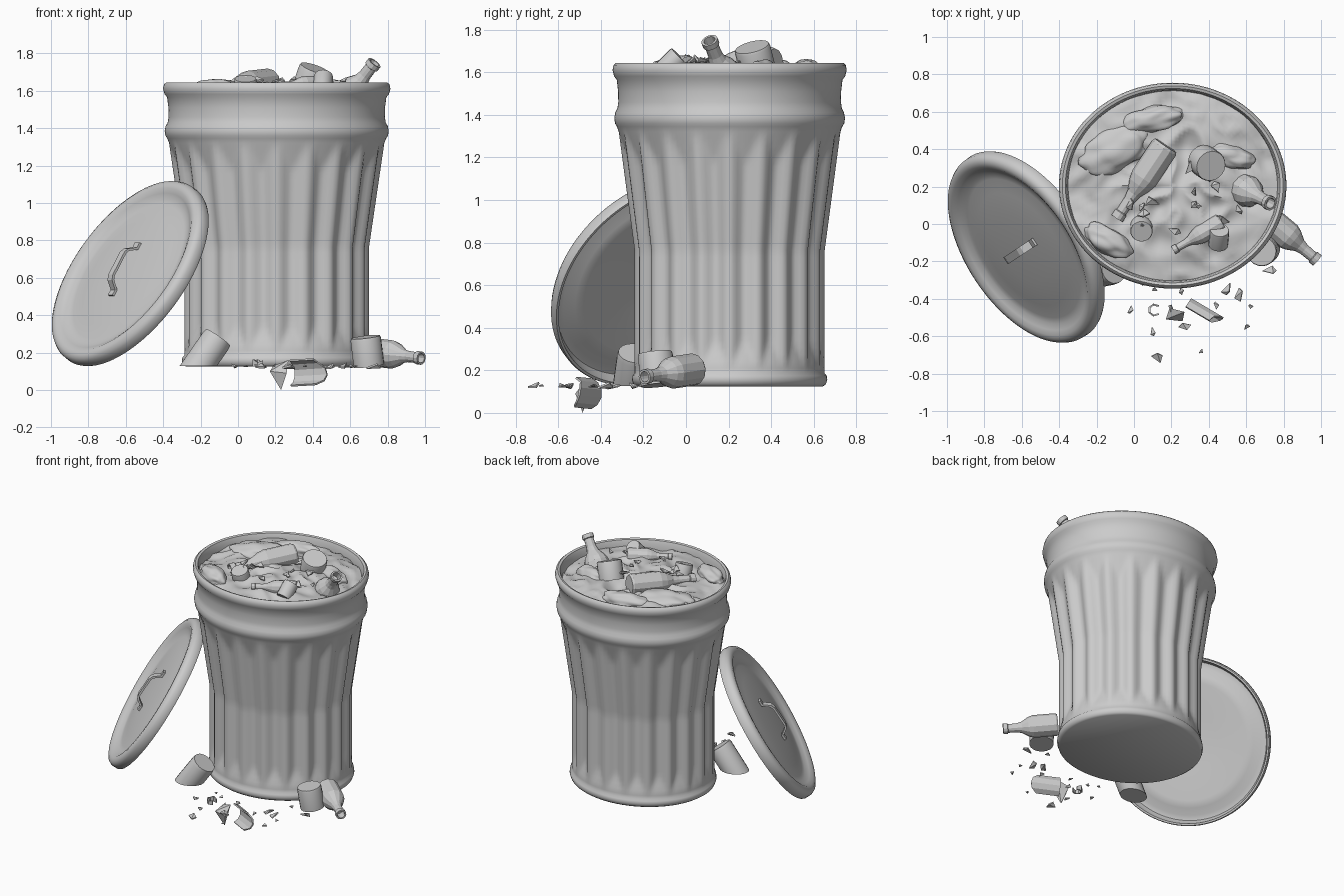
import bpy, bmesh, random
from math import sin, cos, pi, radians
from mathutils import Vector, Matrix, noise

if "Cube" in bpy.data.objects:
    bpy.data.objects.remove(bpy.data.objects["Cube"])

random.seed(4)
CX, CY, SQUASH = 0.207, 0.205, 0.905   # bin centre and its oval ratio


def finish(name, bm, matrix=None, smooth=None):
    bmesh.ops.remove_doubles(bm, verts=bm.verts, dist=0.0003)
    bmesh.ops.recalc_face_normals(bm, faces=bm.faces)
    if matrix is not None:
        bm.transform(matrix)
    mesh = bpy.data.meshes.new(name)
    bm.to_mesh(mesh)
    bm.free()
    ob = bpy.data.objects.new(name, mesh)
    bpy.context.collection.objects.link(ob)
    if smooth:
        bpy.ops.object.select_all(action='DESELECT')
        ob.select_set(True)
        bpy.context.view_layer.objects.active = ob
        bpy.ops.object.shade_smooth_by_angle(angle=radians(smooth))
    return ob


def lathe(profile, segs, shape=None):
    """Revolve (r, z) points about z; shape(r, z, angle) may alter the point."""
    bm = bmesh.new()
    rings = []
    for r, z in profile:
        ring = []
        for i in range(segs):
            a = 2 * pi * i / segs
            rr, zz = shape(r, z, a) if shape else (r, z)
            ring.append(bm.verts.new((rr * cos(a), rr * sin(a), zz)))
        rings.append(ring)
    for lo, hi in zip(rings, rings[1:]):
        for i in range(segs):
            j = (i + 1) % segs
            bm.faces.new((lo[i], lo[j], hi[j], hi[i]))
    return bm


def aim(base, direction):
    q = Vector(direction).to_track_quat('Z', 'Y')
    return Matrix.Translation(base) @ q.to_matrix().to_4x4()


# --- fluted bin -----------------------------------------------------------
def body_radius(z):
    return 0.493 if z < 0.76 else 0.493 + (z - 0.76) * 0.147


def flute(r, z, a):
    if 0.2 < z < 1.32 and r > 0.4:
        groove = 0.034 * (0.5 - 0.5 * cos(20 * a))
        r -= max(0, min(groove, (1.32 - z) * 0.24, (z - 0.22) * 0.3))
    return r, z


body = [(0, 0.125), (0.485, 0.125), (0.5, 0.135), (0.507, 0.155),
        (0.504, 0.175), (0.493, 0.187)]
body += [(body_radius(z), z) for z in [0.21 + 1.11 * i / 34 for i in range(35)]]
body += [(0.585, 1.345), (0.595, 1.36), (0.599, 1.385), (0.594, 1.41),
         (0.583, 1.43), (0.578, 1.46), (0.579, 1.51), (0.586, 1.565),
         (0.6, 1.582), (0.608, 1.61), (0.603, 1.634), (0.59, 1.645),
         (0.574, 1.64), (0.566, 1.62), (0.56, 1.58), (0.555, 1.48)]
bin_matrix = Matrix.Translation((CX, CY, 0)) @ Matrix.Diagonal((1, SQUASH, 1, 1))
finish("bin_body", lathe(body, 160, flute), bin_matrix, 50)


# --- crumpled rubbish surface ---------------------------------------------
def crumple(r, z, a):
    p = Vector((r * cos(a), r * sin(a), 0.3))
    n = noise.noise(p * 4.5) * 0.045
    n += (0.3 - abs(noise.noise(p * 7 + Vector((5, 2, 1))))) * 0.07
    return r, z + n * (1 - 0.4 * (r / 0.56) ** 2)


heap = [(0.562 * i / 28, 1.615 - 0.035 * (i / 28) ** 3) for i in range(29)]
heap[0] = (0.0001, 1.615)
finish("rubbish_heap", lathe(heap, 96, crumple), bin_matrix, 60)

# Stuffed bags half sunk in the heap: x, y, length, width, angle
for k, (x, y, l, w, ang) in enumerate([(-0.1, 0.4, 0.2, 0.11, 25), (-0.14, -0.09, 0.15, 0.07, -30),
                                       (0.1, 0.56, 0.18, 0.07, 10), (0.52, 0.36, 0.13, 0.06, -15)]):
    bm = bmesh.new()
    bmesh.ops.create_icosphere(bm, subdivisions=4, radius=1)
    for v in bm.verts:
        v.co *= 1 + 0.2 * noise.noise(v.co * 1.8 + Vector((k * 3, 0, 0)))
    finish(f"rubbish_bag_{k}", bm, Matrix.Translation((x, y, 1.6))
           @ Matrix.Rotation(radians(ang), 4, 'Z') @ Matrix.Diagonal((l, w, 0.06, 1)), 60)

# --- lid leaning on the bin -------------------------------------------------
n = Vector((-0.71, -0.47, 0.527)).normalized()
up = (Vector((0, 0, 1)) - n * n.z).normalized()
side = n.cross(up)
lid_matrix = Matrix.Translation((-0.585, -0.13, 0.63)) @ Matrix((up, side, n)).transposed().to_4x4()
lid = [(0, 0.022), (0.2, 0.019), (0.34, 0.01), (0.42, 0.0), (0.455, 0.002), (0.485, 0.02),
       (0.51, 0.034), (0.535, 0.036), (0.557, 0.025), (0.568, 0.005), (0.57, -0.03),
       (0.565, -0.042), (0.553, -0.042), (0.548, -0.02), (0.535, 0.008), (0.5, 0.01),
       (0.45, -0.014), (0.4, -0.016), (0.2, 0.002), (0, 0.006)]
finish("lid", lathe(lid, 96), lid_matrix, 50)

# Bent strap handle
bm = bmesh.new()
strap = [(-0.165, 0.03), (-0.13, 0.03), (-0.095, 0.075), (-0.07, 0.085),
         (0.07, 0.085), (0.095, 0.075), (0.13, 0.03), (0.165, 0.03)]
rows = [[bm.verts.new((x, s * 0.022, z)) for s in (-1, 1)] for x, z in strap]
for p, q in zip(rows, rows[1:]):
    bm.faces.new((p[0], p[1], q[1], q[0]))
handle = finish("lid_handle", bm, lid_matrix)
mod = handle.modifiers.new("thickness", 'SOLIDIFY')
mod.thickness = 0.014
mod.offset = 0


# --- bottles and tins -------------------------------------------------------
def bottle(name, base, tip, r):
    d = Vector(tip) - Vector(base)
    h = d.length
    prof = [(0, 0), (r * 0.9, 0), (r, h * 0.03), (r, h * 0.45), (r * 0.85, h * 0.54),
            (r * 0.5, h * 0.66), (r * 0.4, h * 0.75), (r * 0.38, h * 0.91),
            (r * 0.47, h * 0.92), (r * 0.47, h), (r * 0.33, h), (r * 0.3, h * 0.85),
            (0, h * 0.85)]
    finish(name, lathe(prof, 12), aim(base, d))


def tin(name, base, direction, r, h, floor=None):
    prof = [(0, 0), (r, 0), (r, h * 0.92), (r * 0.95, h), (0, h)]
    bm = lathe(prof, 20)
    bm.transform(aim(base, direction))
    if floor is not None:
        cut = bmesh.ops.bisect_plane(bm, geom=bm.verts[:] + bm.edges[:] + bm.faces[:],
                                     plane_co=(0, 0, floor), plane_no=(0, 0, -1), clear_outer=True)
        bmesh.ops.contextual_create(bm, geom=[e for e in cut['geom_cut']
                                              if isinstance(e, bmesh.types.BMEdge)])
    finish(name, bm, None, 30)


bottle("ground_bottle", (0.70, 0.04, 0.205), (0.98, -0.195, 0.17), 0.076)
bottle("heap_bottle_lying", (0.17, 0.42, 1.645), (-0.09, 0.03, 1.615), 0.075)
bottle("heap_bottle_upright", (0.52, 0.22, 1.48), (0.73, 0.11, 1.75), 0.085)
bottle("heap_bottle_small", (0.47, 0.01, 1.63), (0.21, -0.14, 1.63), 0.05)
tin("ground_tin_tilted", (-0.26, -0.27, 0.06), (0.5, 0.1, 0.72), 0.083, 0.27, 0.127)
tin("ground_tin_upright", (0.70, -0.13, 0.13), (-0.12, -0.1, 1), 0.082, 0.155)
tin("heap_tin_high", (0.37, 0.34, 1.60), (0.35, -0.25, 1), 0.085, 0.13)
tin("heap_tin_low", (0.04, -0.01, 1.58), (0.0, -0.35, 1), 0.06, 0.09)
tin("heap_tin_side", (0.45, -0.11, 1.60), (0.05, 0.5, 0.5), 0.052, 0.11)


# --- broken glass -------------------------------------------------------------
def shard(name, x, y, z, size, steep=0.6):
    bm = bmesh.new()
    for k in range(4):
        a = k * pi / 2 + random.uniform(-0.5, 0.5)
        r = size * random.uniform(0.5, 1.05)
        for t in (-1, 1):
            bm.verts.new((r * cos(a), r * sin(a) * 0.7, t * size * 0.1 + (k % 2) * size * 0.3))
    bmesh.ops.convex_hull(bm, input=bm.verts)
    rot = Matrix.Rotation(random.uniform(0, 2 * pi), 4, 'Z') @ Matrix.Rotation(
        random.uniform(-steep, steep), 4, 'X')
    finish(name, bm, Matrix.Translation((x, y, z)) @ rot)


ground = [(-0.02, -0.46, .035), (0.1, -0.58, .03), (0.13, -0.71, .045), (0.2, -0.45, .03),
          (0.27, -0.55, .05), (0.36, -0.68, .022), (0.44, -0.43, .03), (0.5, -0.35, .045),
          (0.56, -0.37, .045), (0.62, -0.44, .025), (0.6, -0.55, .032), (0.58, -0.21, .025),
          (0.73, -0.25, .045), (0.04, -0.32, .022), (0.11, -0.35, .02), (0.25, -0.36, .025)]
for i, (x, y, s) in enumerate(ground):
    shard(f"ground_shard_{i}", x, y, 0.13 - s * 0.25, s)
for i in range(20):
    a, r = random.uniform(pi, 2.3 * pi), random.uniform(0.12, 0.42)
    shard(f"heap_shard_{i}", CX + r * cos(a), CY + r * sin(a), 1.65, random.uniform(.025, .05), 0.9)

# Larger curved fragments: pieces of a broken bottle wall and a snapped neck ring
def fragment(name, base, direction, r, h, span):
    bm = bmesh.new()
    rows = []
    for k in range(6):
        a = span * (k / 5 - 0.5)
        top = h * (1 - 0.55 * abs(k / 5 - 0.4)) + (0.012 if k % 2 else 0)
        rows.append([bm.verts.new((r * cos(a), r * sin(a), z)) for z in (0, top)])
    for p, q in zip(rows, rows[1:]):
        bm.faces.new((p[0], q[0], q[1], p[1]))
    ob = finish(name, bm, aim(base, direction))
    ob.modifiers.new("thickness", 'SOLIDIFY').thickness = 0.01


fragment("broken_bottle_wall", (0.27, -0.46, 0.09), (0.85, -0.5, 0.05), 0.075, 0.2, 2.6)
fragment("snapped_neck", (0.11, -0.46, 0.125), (0, 0, 1), 0.035, 0.03, 4.6)

# Long splinter hanging down to the lowest point
bm = bmesh.new()
for p in [(0.23, -0.485, 0), (0.17, -0.51, 0.10), (0.27, -0.47, 0.16),
          (0.26, -0.52, 0.09), (0.19, -0.45, 0.13)]:
    bm.verts.new(p)
bmesh.ops.convex_hull(bm, input=bm.verts)
finish("long_splinter", bm)
